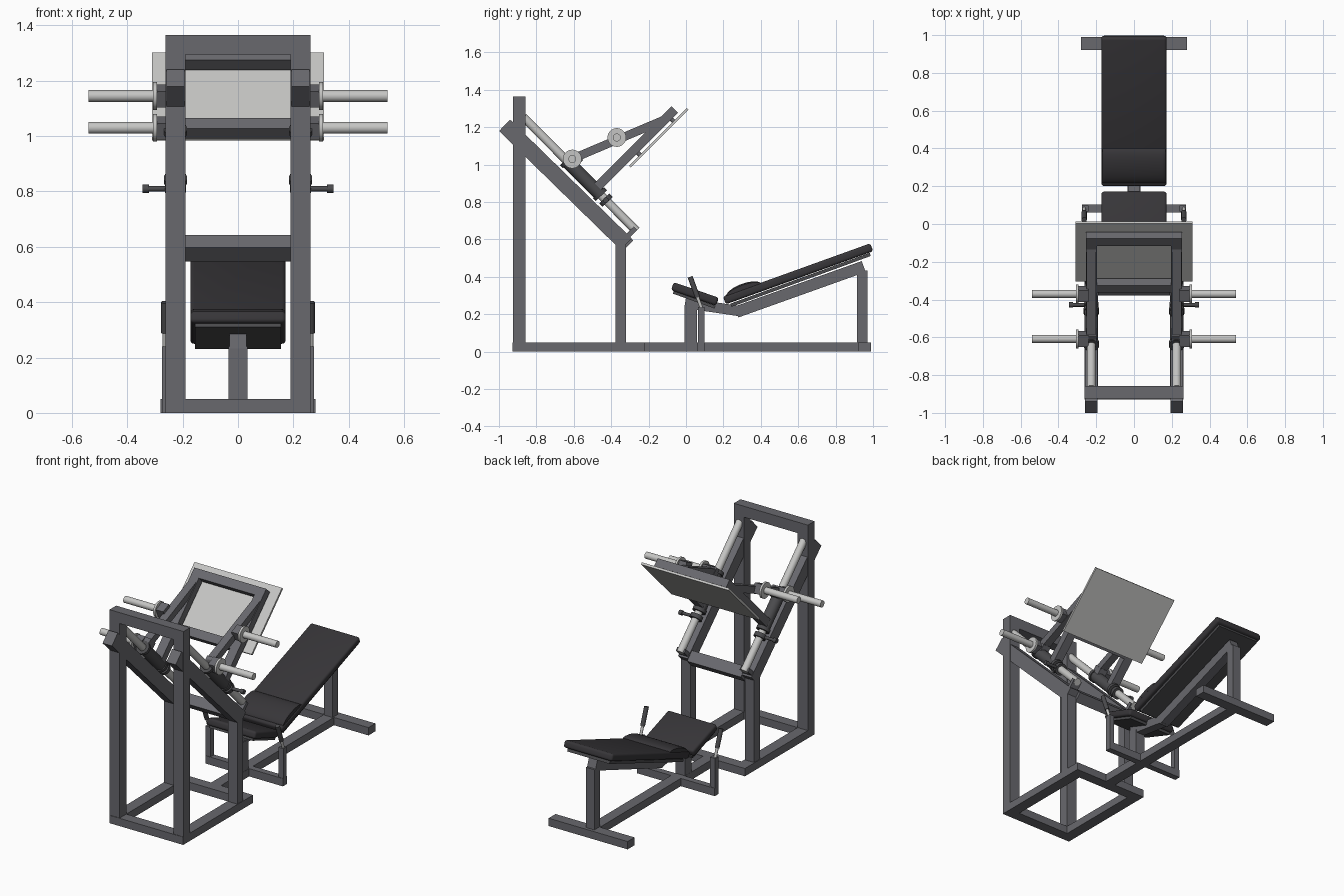
import bpy, bmesh, math
from mathutils import Vector, Matrix

if "Cube" in bpy.data.objects:
    bpy.data.objects.remove(bpy.data.objects["Cube"])


def material(name, rgb):
    m = bpy.data.materials.new(name)
    m.diffuse_color = (*rgb, 1)
    m.use_nodes = True
    m.node_tree.nodes["Principled BSDF"].inputs["Base Color"].default_value = m.diffuse_color
    return m


FRAME = material("grey steel", (0.14, 0.14, 0.155))
PAD = material("black upholstery", (0.038, 0.036, 0.040))
METAL = material("bright metal", (0.56, 0.56, 0.55))
DARK = material("dark fittings", (0.07, 0.07, 0.075))


def finish(name, bm, mat, smooth=False):
    bmesh.ops.recalc_face_normals(bm, faces=bm.faces)
    me = bpy.data.meshes.new(name)
    bm.to_mesh(me)
    bm.free()
    ob = bpy.data.objects.new(name, me)
    bpy.context.collection.objects.link(ob)
    me.materials.append(mat)
    if smooth:
        bpy.ops.object.select_all(action='DESELECT')
        ob.select_set(True)
        bpy.context.view_layer.objects.active = ob
        bpy.ops.object.shade_smooth_by_angle(angle=math.radians(35))
    return ob


def box(name, x, y, z, mat=FRAME):
    """Box given by its (min, max) ranges."""
    bm = bmesh.new()
    size = [r[1] - r[0] for r in (x, y, z)]
    mid = [(r[0] + r[1]) / 2 for r in (x, y, z)]
    bmesh.ops.create_cube(bm, size=1, matrix=Matrix.Translation(mid) @ Matrix.Diagonal((*size, 1)))
    return finish(name, bm, mat)


def beam(name, x, a, b, width, thick, mat=FRAME, bevel=0):
    """Bar between two (y, z) points, width along x."""
    a, b = Vector((x, *a)), Vector((x, *b))
    d = b - a
    rot = Matrix.Rotation(math.atan2(d.z, d.y), 4, 'X')
    bm = bmesh.new()
    bmesh.ops.create_cube(bm, size=1)
    bmesh.ops.transform(bm, matrix=Matrix.Diagonal((width, d.length, thick, 1)), verts=bm.verts)
    if bevel:
        bmesh.ops.bevel(bm, geom=bm.edges[:], offset=bevel, segments=4, profile=0.5, affect='EDGES')
    bmesh.ops.transform(bm, matrix=Matrix.Translation((a + b) / 2) @ rot, verts=bm.verts)
    return finish(name, bm, mat, bool(bevel))


def rod(name, a, b, r, mat, sides=24):
    """Cylinder between two 3D points."""
    a, b = Vector(a), Vector(b)
    d = b - a
    bm = bmesh.new()
    m = Matrix.Translation((a + b) / 2) @ d.to_track_quat('Z', 'Y').to_matrix().to_4x4()
    bmesh.ops.create_cone(bm, cap_ends=True, segments=sides, radius1=r, radius2=r, depth=d.length, matrix=m)
    return finish(name, bm, mat, sides > 8)


# Base frame
X = 0.226
H = 0.036
box("front_base_bar", (-X + H, X - H), (-0.928, -0.858), (0, 0.05))
box("middle_base_bar", (-X + H, X - H), (-0.29, -0.222), (0, 0.05))
box("spine_beam", (-0.035, 0.035), (-0.222, 0.92), (0, 0.05))
box("rear_foot", (-0.28, 0.28), (0.92, 0.99), (0, 0.05))
box("handle_base_bar", (-0.275, 0.275), (0.062, 0.102), (0, 0.05))

# Tower and lower cross bars
box("tower_top_bar", (-X + H, X - H), (-0.925, -0.858), (1.295, 1.365))
beam("rail_cross_bar", 0, (-0.355, 0.62), (-0.305, 0.57), 2 * (X - H), 0.065)

# Slide geometry: points along the guide rod in (y, z)
ROD_TOP, ROD_LOW = Vector((-0.87, 1.255)), Vector((-0.265, 0.645))


def on_rod(t):
    return ROD_TOP.lerp(ROD_LOW, t)


for s in (-1, 1):
    x = s * X
    # Side frame
    box("side_base_rail", (x - H, x + H), (-0.928, -0.222), (0, 0.05))
    box("tower_upright", (x - H, x + H), (-0.925, -0.858), (0.05, 1.365))
    box("rail_post", (x - 0.033, x + 0.033), (-0.377, -0.32), (0.05, 0.59))
    beam("slide_rail", x, (-0.97, 1.21), (-0.32, 0.575), 0.066, 0.085)
    beam("rod_bracket", x, (-0.325, 0.605), (-0.27, 0.66), 0.06, 0.025)

    # Guide rod, bearing sleeve and stop
    def along(name, t0, t1, r, mat, sides=24):
        rod(name, (x, *on_rod(t0)), (x, *on_rod(t1)), r, mat, sides)

    along("guide_rod", 0, 1, 0.023, METAL)
    along("bearing_sleeve", 0.39, 0.68, 0.036, DARK)
    along("sleeve_ring_upper", 0.375, 0.40, 0.042, DARK)
    along("sleeve_ring_lower", 0.665, 0.69, 0.042, DARK)
    along("stop_clamp", 0.715, 0.745, 0.038, DARK)
    k = on_rod(0.73)
    rod("stop_pin", (x, *k), (s * 0.33, *k), 0.010, DARK, 12)
    rod("stop_knob", (s * 0.322, *k), (s * 0.345, *k), 0.015, DARK, 12)

    # Carriage arms
    beam("carriage_strut", x, (-0.61, 1.03), (-0.12, 1.238), 0.05, 0.045)
    beam("carriage_arm", x, (-0.475, 0.88), (-0.06, 1.295), 0.058, 0.05)
    beam("sleeve_mount", x, (-0.62, 1.045), (-0.575, 1.0), 0.055, 0.07)

    # Weight pegs
    for y, z in ((-0.37, 1.145), (-0.608, 1.03)):
        beam("peg_block", s * 0.268, (y - 0.03, z - 0.013), (y + 0.03, z + 0.013), 0.054, 0.062)
        rod("peg_collar", (s * 0.293, y, z), (s * 0.307, y, z), 0.05, METAL, 32)
        rod("weight_peg", (s * 0.30, y, z), (s * 0.54, y, z), 0.021, METAL)

    # Bench handles
    box("handle_post", (s * 0.2575 - 0.0175, s * 0.2575 + 0.0175), (0.065, 0.099), (0.05, 0.24))
    rod("handle_stem", (s * 0.264, 0.082, 0.235), (s * 0.264, 0.058, 0.30), 0.009, METAL, 12)
    rod("handle_grip", (s * 0.264, 0.062, 0.29), (s * 0.264, 0.022, 0.40), 0.014, DARK, 16)

# Foot plate with its frame
beam("plate_frame_top", 0, (-0.098, 1.257), (-0.06, 1.295), 2 * X - 0.058, 0.05)
beam("plate_frame_bottom", 0, (-0.345, 1.01), (-0.307, 1.048), 2 * X - 0.058, 0.05)
beam("foot_plate", 0, (-0.30, 0.99), (0.008, 1.298), 0.62, 0.014, METAL)
for s in (-1, 1):
    for y in (-0.27, -0.09):
        rod("plate_spacer", (s * X, y - 0.005, y + 1.35), (s * X, y + 0.025, y + 1.32), 0.012, FRAME, 12)

# Bench frame
box("bench_front_post", (-0.034, 0.034), (-0.008, 0.06), (0.05, 0.24))
box("bench_rear_post", (-0.03, 0.03), (0.914, 0.97), (0.05, 0.435))
beam("seat_beam", 0, (-0.005, 0.26), (0.30, 0.215), 0.06, 0.055)
beam("backrest_beam", 0, (0.27, 0.212), (0.95, 0.455), 0.06, 0.062)
beam("seat_board", 0, (-0.068, 0.318), (0.155, 0.238), 0.31, 0.016, DARK)
beam("backrest_board", 0, (0.24, 0.248), (0.985, 0.52), 0.30, 0.018, DARK)

# Upholstery
beam("seat_pad", 0, (-0.073, 0.350), (0.168, 0.267), 0.345, 0.045, PAD, 0.014)
beam("backrest_pad", 0, (0.205, 0.274), (0.993, 0.558), 0.345, 0.045, PAD, 0.014)

# Lumbar cushion: half-ellipse profile swept across the backrest
bm = bmesh.new()
mid, tilt = Vector((0, 0.31, 0.327)), Matrix.Rotation(math.radians(20), 3, 'X')
rings = []
for x, k in ((-0.168, 0.80), (-0.162, 0.95), (-0.15, 1), (0.15, 1), (0.162, 0.95), (0.168, 0.80)):
    pts = [Vector((x, 0.10 * math.cos(a), 0.037 * k * math.sin(a)))
           for a in (math.pi * i / 16 for i in range(17))]
    rings.append([bm.verts.new(mid + tilt @ p) for p in pts])
for r0, r1 in zip(rings, rings[1:]):
    for i in range(17):
        j = (i + 1) % 17
        bm.faces.new((r0[i], r0[j], r1[j], r1[i]))
bm.faces.new(rings[0])
bm.faces.new(rings[-1])
finish("lumbar_cushion", bm, PAD, True)
